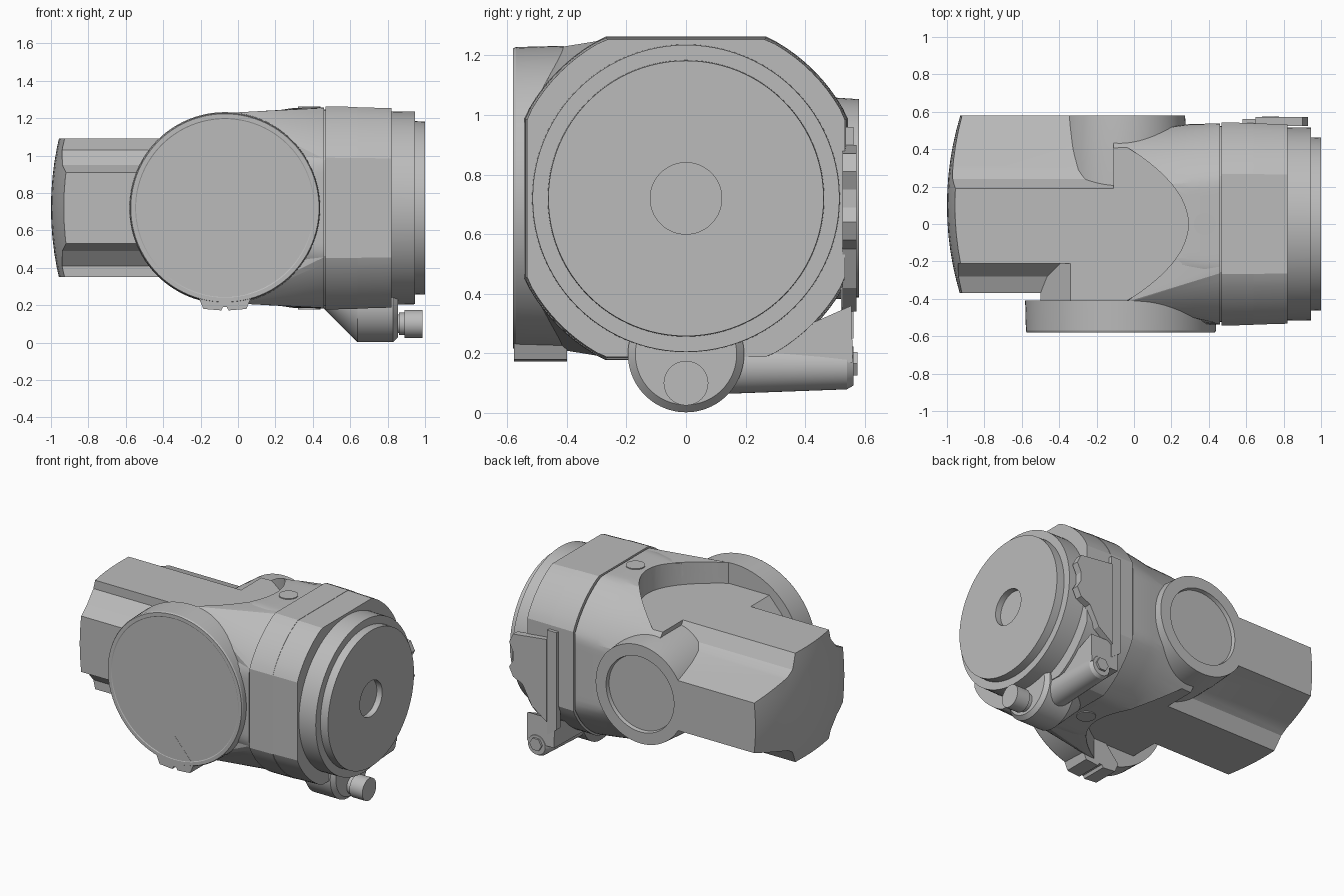
import bpy
import bmesh
import math
from mathutils import Vector

MID = 0.72  # height of the main axis

cube = bpy.data.objects.get("Cube")
if cube:
    bpy.data.objects.remove(cube, do_unlink=True)

grey = bpy.data.materials.new("cast_grey")
grey.use_nodes = True
grey.diffuse_color = (0.5, 0.5, 0.5, 1)
grey.node_tree.nodes["Principled BSDF"].inputs["Base Color"].default_value = (0.5, 0.5, 0.5, 1)


def place(axis, p, u, v):
    return Vector({"x": (p, u, v), "y": (u, p, v), "z": (u, v, p)}[axis])


def finish(name, bm):
    bmesh.ops.recalc_face_normals(bm, faces=bm.faces)
    mesh = bpy.data.meshes.new(name)
    bm.to_mesh(mesh)
    bm.free()
    mesh.materials.append(grey)
    obj = bpy.data.objects.new(name, mesh)
    bpy.context.collection.objects.link(obj)
    return obj


def bridge(name, rings):
    """Skin a list of equal-length point rings and cap both ends."""
    bm = bmesh.new()
    loops = [[bm.verts.new(c) for c in ring] for ring in rings]
    n = len(loops[0])
    for a, b in zip(loops, loops[1:]):
        for i in range(n):
            j = (i + 1) % n
            bm.faces.new((a[i], a[j], b[j], b[i]))
    bm.faces.new(loops[0])
    bm.faces.new(loops[-1])
    return finish(name, bm)


def hull(name, points):
    bm = bmesh.new()
    for p in points:
        bm.verts.new(p)
    result = bmesh.ops.convex_hull(bm, input=bm.verts)
    inside = [g for g in result["geom_interior"] if isinstance(g, bmesh.types.BMVert)]
    bmesh.ops.delete(bm, geom=inside, context="VERTS")
    return finish(name, bm)


def circle(axis, centre, pos, r, flat=None, n=96):
    """Ring of points, optionally cut square at a flat distance."""
    lim = flat or r
    ring = []
    for i in range(n):
        t = 2 * math.pi * i / n
        u = max(-lim, min(lim, r * math.cos(t)))
        v = max(-lim, min(lim, r * math.sin(t)))
        ring.append(place(axis, pos, u + centre[0], v + centre[1]))
    return ring


def turned(name, axis, centre, stations, n=96):
    return bridge(name, [circle(axis, centre, *s, n=n) for s in stations])


def prism(name, axis, profile, a, b):
    return bridge(name, [[place(axis, p, u, v) for u, v in profile] for p in (a, b)])


def activate(obj):
    for o in bpy.context.selected_objects:
        o.select_set(False)
    bpy.context.view_layer.objects.active = obj
    obj.select_set(True)


def carve(obj, cutter, operation="DIFFERENCE"):
    mod = obj.modifiers.new("carve", "BOOLEAN")
    mod.object, mod.operation, mod.solver = cutter, operation, "EXACT"
    activate(obj)
    bpy.ops.object.modifier_apply(modifier=mod.name)
    bpy.data.objects.remove(cutter, do_unlink=True)


# Main housing, blending from round to the squared flange
housing = turned("housing", "x", (0, MID), [
    (-0.11, 0.55, 0.515), (0.2, 0.56, 0.52), (0.3, 0.575, 0.535), (0.46, 0.595, 0.537)])

# Shoulder stretched between the front cover and the flange
cover_edge = [p for p in circle("y", (-0.07, MID), -0.415, 0.51) if p.x > -0.06]
flange_edge = [p for p in circle("x", (0, MID), 0.46, 0.595, 0.537) if p.y < 0.01]
shoulder = hull("housing_shoulder", cover_edge + flange_edge)

# Curved pockets above and below, level with the arm
arc = [(0.29 - 0.36 * (y / 0.43) ** 2, y) for y in [0.43 * k / 12 for k in range(-12, 13)]]
pocket = [(-0.6, -0.43)] + arc + [(-0.07, 0.7), (-0.6, 0.7)]
for body in (housing, shoulder):
    for low, high in ((1.09, 1.5), (-0.1, 0.35)):
        carve(body, prism("pocket_cutter", "z", pocket, low, high))

# Arm with stepped edges and a domed end, stopping at the rear recess
upper = [(0.58, 0.89), (0.29, 0.97), (0.24, 1.0), (0.19, 1.09),
         (-0.21, 1.09), (-0.21, 1.03), (-0.28, 0.95), (-0.37, 0.91)]
lower = [(y, 2 * MID - z) for y, z in reversed(upper)]
arm = prism("arm", "x", upper + lower, -1.1, 0.1)
bpy.ops.mesh.primitive_uv_sphere_add(segments=128, ring_count=64, radius=1.65,
                                     location=(0.65, 0.1, MID))
carve(arm, bpy.context.object, "INTERSECT")
carve(arm, turned("recess_cutter", "y", (-0.06, MID), [(0.54, 0.255), (0.7, 0.255)]))

# Large front cover with a rim, and its neck
turned("front_cover", "y", (-0.07, MID), [
    (-0.41, 0.512), (-0.57, 0.508), (-0.58, 0.503), (-0.58, 0.48), (-0.577, 0.475)])
neck = [(-0.5, 0.91), (-0.34, 1.09), (0.1, 1.09), (0.1, 0.35), (-0.34, 0.35), (-0.5, 0.53)]
prism("front_cover_neck", "y", neck, -0.42, -0.2)

# Notched tab below the cover
tab = [(-0.21, 0.24), (-0.185, 0.18), (-0.09, 0.172), (-0.08, 0.19),
       (-0.06, 0.19), (-0.05, 0.172), (0.045, 0.18), (0.07, 0.24)]
prism("cover_tab", "y", tab + [(-0.07, 0.4)], -0.578, -0.4)

# Rear boss with recessed face
turned("rear_boss", "y", (-0.06, MID), [
    (0.15, 0.345), (0.4, 0.345), (0.58, 0.333), (0.58, 0.255), (0.555, 0.25)])

# Squared flange in two steps
turned("inner_flange", "x", (0, MID), [(0.467, 0.607, 0.543), (0.64, 0.605, 0.54)])
turned("flange_seam", "x", (0, MID), [(0.4, 0.58, 0.525), (0.5, 0.58, 0.525)])
turned("outer_flange", "x", (0, MID), [(0.64, 0.603, 0.538), (0.82, 0.598, 0.533)])

# Round end cap with a central sight hole
turned("cap_ring", "x", (0, MID), [(0.8, 0.517), (0.945, 0.515)])
turned("cap_disc", "x", (0, MID), [
    (0.94, 0.464), (1.0, 0.462), (1.0, 0.12), (0.96, 0.12)])

# Round plugs in the top and bottom of the housing
for name, z in (("top_plug", 1.247), ("bottom_plug", 2 * MID - 1.247)):
    turned(name, "z", (0.38, 0), [(z - 0.015, 0.06), (z + 0.015, 0.06)], 24)

# Clamp hinge under the flange with its knob
hinge = [(0.46, 0.1, 0.28), (0.64, 0.195, 0.197), (0.83, 0.195, 0.197), (0.855, 0.17, 0.197)]
bridge("hinge_lobe", [circle("x", (0, z), x, r) for x, r, z in hinge])
turned("knob_stem", "x", (0, 0.1), [(0.84, 0.05), (0.9, 0.05)], 32)
turned("knob", "x", (0, 0.1), [(0.86, 0.06), (0.89, 0.06), (0.89, 0.075), (0.987, 0.075)], 32)

# Clamp bar running to the back, its web and end screw
turned("clamp_bar", "y", (0.73, 0.157), [(0, 0.098), (0.54, 0.078), (0.562, 0.065)], 48)
web = [(0.1, 0.2), (0.27, 0.18), (0.36, 0.255), (0.42, 0.3),
       (0.555, 0.36), (0.56, 0.17), (0.1, 0.16)]
prism("clamp_web", "x", web, 0.6, 0.805)
turned("clamp_screw", "y", (0.73, 0.165), [(0.54, 0.045), (0.575, 0.045)], 6)

# Latch strip and tapered latch plate on the back of the flange
prism("latch_strip", "y", [(0.58, 0.96), (0.65, 0.96), (0.65, 0.25), (0.58, 0.3)], 0.52, 0.562)
latch = [(0.65, 0.9), (0.9, 0.87), (0.93, 0.81), (0.9, 0.75), (0.9, 0.69), (0.93, 0.64),
         (0.9, 0.58), (0.83, 0.55), (0.76, 0.42), (0.65, 0.34)]
prism("latch_plate", "y", latch, 0.525, 0.572)

# Smooth shading with crisp edges
for obj in [o for o in bpy.context.scene.objects if o.type == "MESH"]:
    activate(obj)
    bpy.ops.object.shade_smooth_by_angle(angle=math.radians(16))
